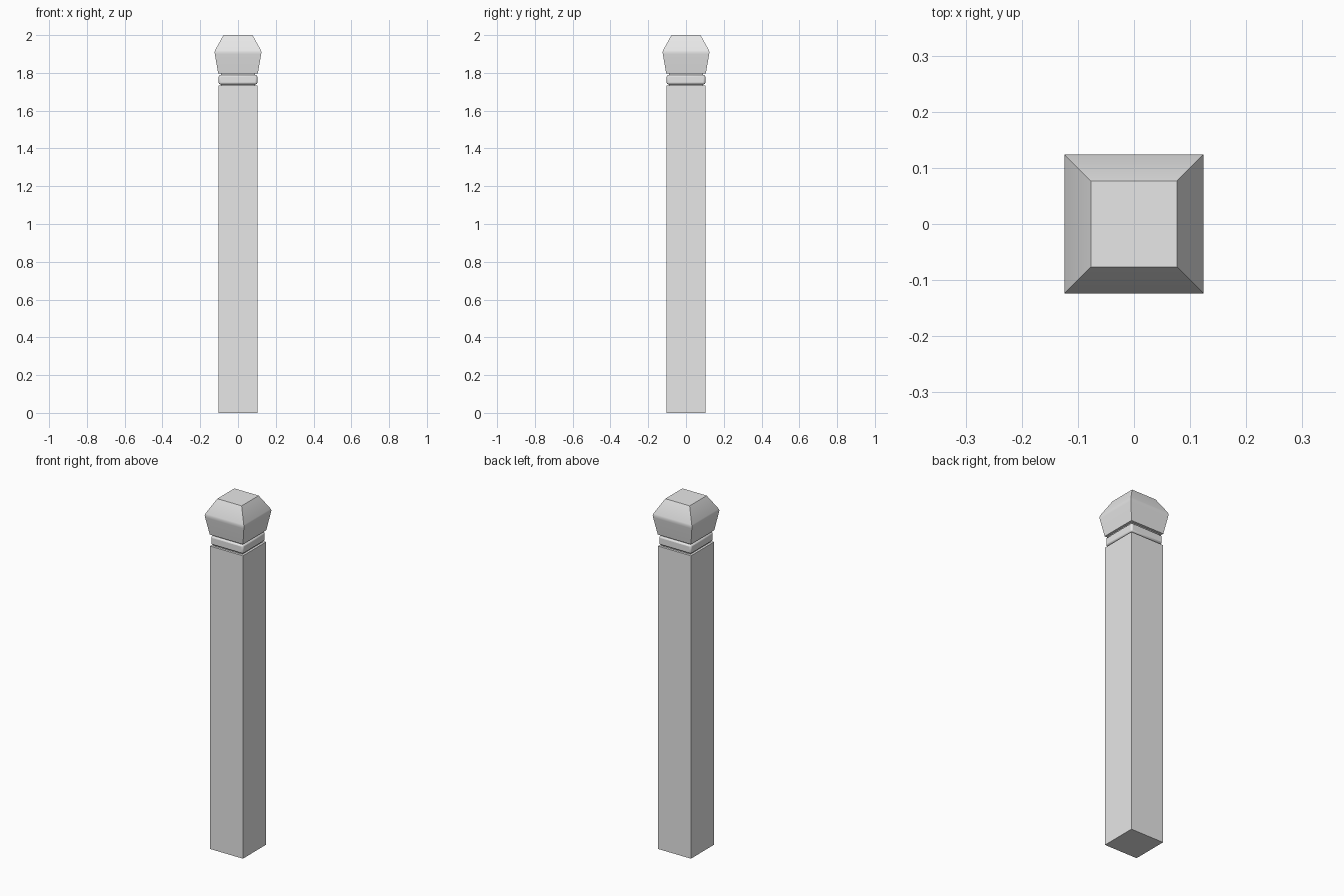
import bpy, bmesh, math

if "Cube" in bpy.data.objects:
    bpy.data.objects.remove(bpy.data.objects["Cube"])

stone = bpy.data.materials.new("light grey")
stone.diffuse_color = (0.8, 0.8, 0.8, 1)
stone.use_nodes = True
stone.node_tree.nodes["Principled BSDF"].inputs["Base Color"].default_value = stone.diffuse_color


def square_stack(name, rings, smooth_angle=None, bevel=0):
    """Square solid lofted through (height, half width) rings."""
    bm = bmesh.new()
    loops = [[bm.verts.new((sx * h, sy * h, z))
              for sx, sy in ((-1, -1), (1, -1), (1, 1), (-1, 1))] for z, h in rings]
    for low, high in zip(loops, loops[1:]):
        for i in range(4):
            j = (i + 1) % 4
            bm.faces.new((low[i], low[j], high[j], high[i]))
    bm.faces.new(loops[0][::-1])
    bm.faces.new(loops[-1])
    mesh = bpy.data.meshes.new(name)
    bm.to_mesh(mesh)
    bm.free()
    mesh.materials.append(stone)
    obj = bpy.data.objects.new(name, mesh)
    bpy.context.collection.objects.link(obj)
    if bevel:
        mod = obj.modifiers.new("soft edges", 'BEVEL')
        mod.width = bevel
        mod.segments = 2
    if smooth_angle:
        bpy.ops.object.select_all(action='DESELECT')
        obj.select_set(True)
        bpy.context.view_layer.objects.active = obj
        bpy.ops.object.shade_smooth_by_angle(angle=math.radians(smooth_angle))
    return obj


# Plain square shaft
square_stack("shaft", [(0, 0.104), (1.732, 0.104)])

# Recessed neck joining shaft, collar and cap
square_stack("neck", [(1.72, 0.091), (1.81, 0.091)])

# Collar band with softened edges
square_stack("collar", [(1.739, 0.102), (1.789, 0.102)], smooth_angle=50, bevel=0.009)

# Flared cap with a soft ridge and a flat top
square_stack("cap", [(1.798, 0.105), (1.898, 0.1225), (1.910, 0.1240),
                     (1.920, 0.1215), (2.0, 0.077)], smooth_angle=45)
